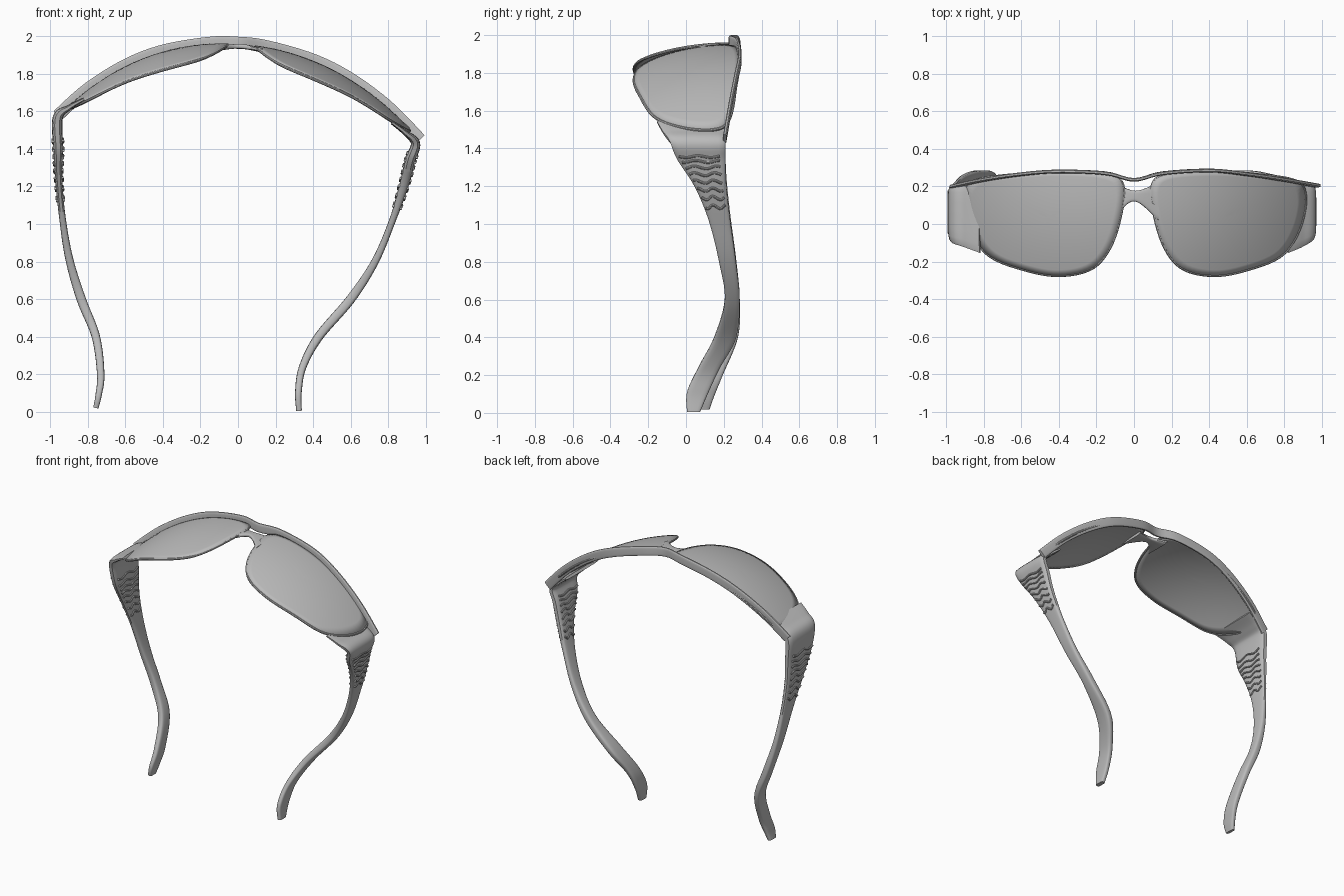
import bpy, bmesh, math
from mathutils import Vector

cube = bpy.data.objects.get("Cube")
if cube:
    bpy.data.objects.remove(cube, do_unlink=True)

grey = bpy.data.materials.new("plain grey")
grey.use_nodes = True
colour = (0.5, 0.5, 0.5, 1)
grey.diffuse_color = colour
grey.node_tree.nodes["Principled BSDF"].inputs["Base Color"].default_value = colour


def finish(name, bm):
    bmesh.ops.recalc_face_normals(bm, faces=bm.faces)
    mesh = bpy.data.meshes.new(name)
    bm.to_mesh(mesh)
    bm.free()
    obj = bpy.data.objects.new(name, mesh)
    bpy.context.collection.objects.link(obj)
    mesh.materials.append(grey)
    bpy.ops.object.select_all(action='DESELECT')
    bpy.context.view_layer.objects.active = obj
    obj.select_set(True)
    bpy.ops.object.shade_smooth_by_angle(angle=math.radians(40))
    return obj


def sample(points, u, closed=False):
    """Catmull-Rom interpolation of equal-length tuples, u in 0..1."""
    n = len(points)
    spans = n if closed else n - 1
    i = min(int(u * spans), spans - 1)
    t = u * spans - i
    pick = (lambda k: points[k % n]) if closed else (lambda k: points[max(0, min(n - 1, k))])
    a, b, c, d = (pick(i + k) for k in (-1, 0, 1, 2))
    return [q + t / 2 * (r - p + t * (2 * p - 5 * q + 4 * r - s + t * (3 * (q - r) + s - p)))
            for p, q, r, s in zip(a, b, c, d)]


def frame_at(stations, u):
    """Station values and the normal of the path in the xz plane."""
    a, b = sample(stations, max(0, u - .01)), sample(stations, min(1, u + .01))
    tangent = Vector((b[0] - a[0], 0, b[1] - a[1])).normalized()
    return sample(stations, u), Vector((-tangent.z, 0, tangent.x))


def loft(name, stations, steps=48, sides=16):
    """Band with rounded-box sections; stations are x, z, y start, y end, thickness."""
    bm = bmesh.new()
    rings = []
    for k in range(steps + 1):
        (x, z, y0, y1, thick), normal = frame_at(stations, k / steps)
        ring = []
        for j in range(sides):
            a = math.tau * (j + .5) / sides
            c, s = (math.copysign(abs(f) ** .5, f) for f in (math.cos(a), math.sin(a)))
            p = Vector((x, (y0 + y1) / 2 + c * (y1 - y0) / 2, z)) + normal * (s * thick / 2)
            ring.append(bm.verts.new(p))
        rings.append(ring)
    for r, q in zip(rings, rings[1:]):
        for j in range(sides):
            m = (j + 1) % sides
            bm.faces.new((r[j], r[m], q[m], q[j]))
    bm.faces.new(rings[0])
    bm.faces.new(rings[-1])
    return finish(name, bm)


def tube(name, paths, radius, closed=False, sides=8):
    """Round tubes along lists of points."""
    bm = bmesh.new()
    for path in paths:
        n = len(path)
        rings = []
        for i, p in enumerate(path):
            before = path[i - 1] if closed or i else p
            after = path[(i + 1) % n] if closed or i < n - 1 else p
            tangent = (after - before).normalized()
            side = tangent.cross(Vector((.1, .2, 1))).normalized()
            up = side.cross(tangent)
            rings.append([bm.verts.new(p + radius * (side * math.cos(a) + up * math.sin(a)))
                          for a in (math.tau * j / sides for j in range(sides))])
        pairs = list(zip(rings, rings[1:])) + ([(rings[-1], rings[0])] if closed else [])
        for r, q in pairs:
            for j in range(sides):
                m = (j + 1) % sides
                bm.faces.new((r[j], r[m], q[m], q[j]))
        if not closed:
            bm.faces.new(rings[0])
            bm.faces.new(rings[-1])
    return finish(name, bm)


def crown(x):
    return 1.96 - .06 * x - .4 * x ** 2 - .09 * x ** 4


def shell(x, y):
    """Wrapped, domed surface shared by the lenses."""
    return Vector((x, y, crown(x) - .34 * (.24 - y) ** 2))


# Lenses with their thin rims
outline = [(.06, .21), (.07, .05), (.13, -.13), (.23, -.24), (.4, -.275), (.58, -.245),
           (.77, -.17), (.87, -.03), (.905, .14), (.85, .23), (.62, .265), (.4, .28),
           (.15, .265)]


def build_lens(label, place):
    count, rings = 72, 10
    edge = [place(*sample(outline, k / count, True)) for k in range(count)]
    cx, cy = place(.45, .03)
    bm = bmesh.new()
    middle = bm.verts.new(shell(cx, cy))
    previous = None
    for r in range(1, rings + 1):
        f = r / rings
        ring = [bm.verts.new(shell(cx + (x - cx) * f, cy + (y - cy) * f)) for x, y in edge]
        for j in range(count):
            m = (j + 1) % count
            if previous:
                bm.faces.new((previous[j], ring[j], ring[m], previous[m]))
            else:
                bm.faces.new((middle, ring[j], ring[m]))
        previous = ring
    lens = finish(label + "_lens", bm)
    solid = lens.modifiers.new("thickness", 'SOLIDIFY')
    solid.thickness = .014
    tube(label + "_rim", [[shell(x, y) - Vector((0, 0, .008)) for x, y in edge]], .008, True)


build_lens("right", lambda x, y: (-x, y))
build_lens("left", lambda x, y: (.04 + .965 * x, y))

# Brow bar along the upper edge, dipping at the nose
brow_line = [(-.96, .2), (-.8, .235), (-.6, .265), (-.4, .28), (-.15, .27), (0, .235),
             (.15, .27), (.4, .285), (.6, .265), (.8, .235), (.97, .205)]
loft("brow_bar", [(x, crown(x) + .005, y - .01, y + .01, .065) for x, y in brow_line])

# Nose bridge
loft("nose_bridge", [(-.1, 1.935, .03, .22, .025), (-.03, 1.945, .11, .185, .025),
                     (.03, 1.945, .11, .18, .025), (.13, 1.925, .02, .22, .025)], 16)

# Temples, each starting as the wrapped corner tucked under the lens
right_temple = [(-.82, 1.665, -.155, .22, .02), (-.9, 1.62, -.125, .21, .03),
                (-.96, 1.565, -.1, .21, .055), (-.957, 1.4, -.06, .21, .052),
                (-.955, 1.25, .02, .215, .04), (-.937, 1.05, .11, .235, .035),
                (-.9, .82, .175, .265, .042), (-.835, .6, .21, .285, .05),
                (-.757, .4, .18, .275, .045), (-.731, .2, .09, .195, .04),
                (-.742, .09, .05, .15, .034), (-.757, .02, .055, .125, .028)]
left_temple = [(.82, 1.54, -.155, .22, .02), (.89, 1.487, -.125, .21, .03),
               (.945, 1.43, -.085, .21, .05), (.918, 1.34, -.045, .21, .055),
               (.882, 1.2, .045, .215, .05), (.823, 1.02, .12, .235, .036),
               (.73, .8, .175, .265, .04), (.6, .6, .205, .285, .05),
               (.43, .4, .15, .265, .048), (.345, .24, .065, .18, .04),
               (.322, .11, .005, .12, .036), (.325, .005, .005, .075, .03)]

for label, stations in (("right", right_temple), ("left", left_temple)):
    loft(label + "_temple", stations, 72)
    # Raised wavy ornament on both broad faces
    ridges = []
    for face in (-1, 1):
        for k in range(8):
            path = []
            for j in range(15):
                f = j / 14
                u = .25 + .024 * k + .005 * math.sin(f * 10 + k)
                (x, z, y0, y1, thick), normal = frame_at(stations, u)
                y = y0 + (y1 - y0) * (.08 + .8 * f)
                path.append(Vector((x, y, z)) + normal * (face * thick / 2))
            ridges.append(path)
    tube(label + "_temple_ornament", ridges, .007)
